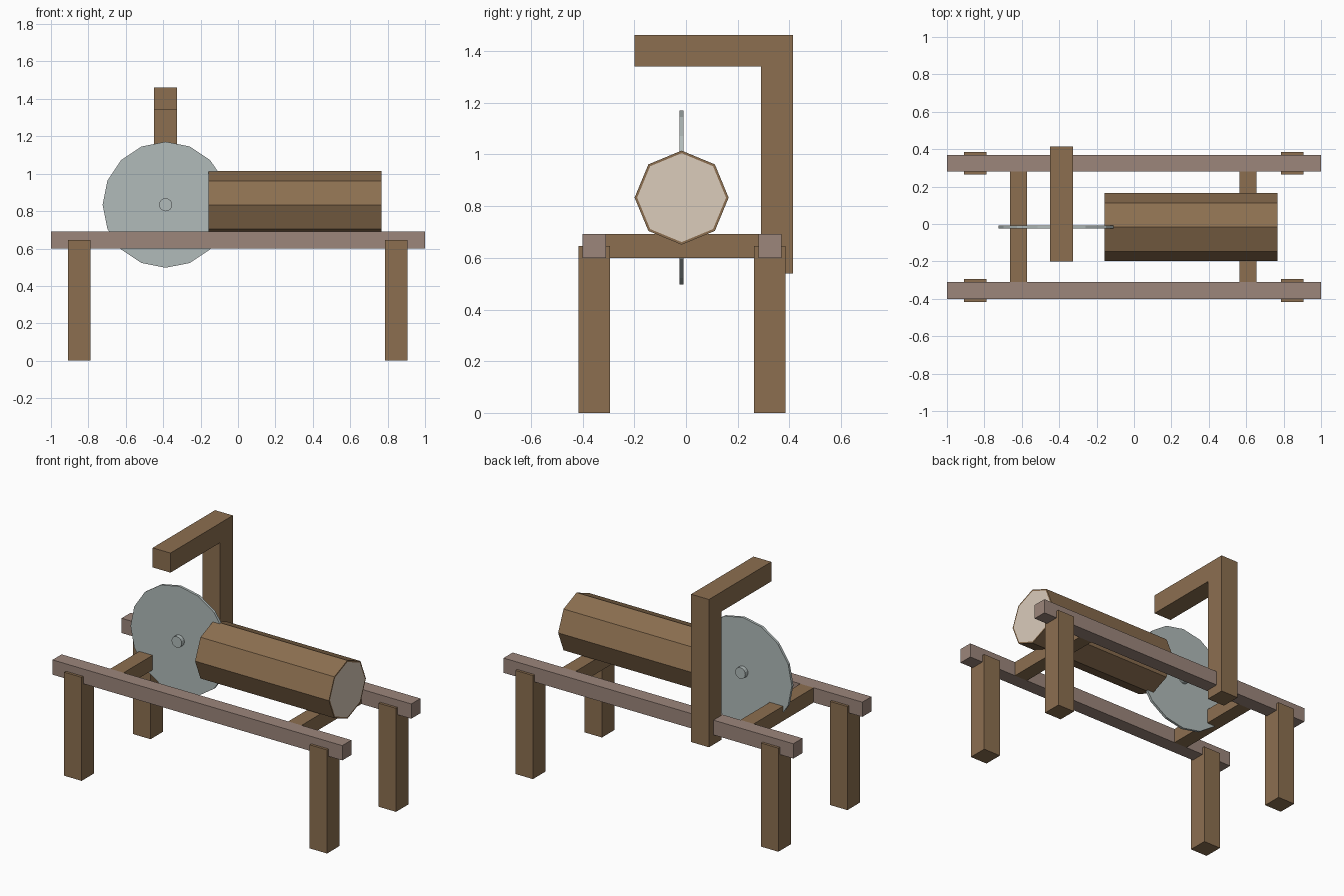
import bpy, bmesh, math
from mathutils import Matrix

if "Cube" in bpy.data.objects:
    bpy.data.objects.remove(bpy.data.objects["Cube"])


def material(name, rgb):
    # convert display colour (0-255) to linear
    lin = [((c / 255 + 0.055) / 1.055) ** 2.4 for c in rgb]
    m = bpy.data.materials.new(name)
    m.diffuse_color = (*lin, 1)
    m.use_nodes = True
    m.node_tree.nodes["Principled BSDF"].inputs["Base Color"].default_value = m.diffuse_color
    return m


wood = material("brown wood", (140, 111, 80))
rail_wood = material("greyish wood", (156, 134, 123))
cut_wood = material("pale cut wood", (219, 204, 187))
steel = material("grey steel", (177, 187, 186))


def make_object(name, bm, *mats):
    bmesh.ops.recalc_face_normals(bm, faces=bm.faces)
    mesh = bpy.data.meshes.new(name)
    bm.to_mesh(mesh)
    bm.free()
    for m in mats:
        mesh.materials.append(m)
    ob = bpy.data.objects.new(name, mesh)
    bpy.context.collection.objects.link(ob)
    return ob


def box(name, x, y, z, mat):
    # x, y, z are (min, max) ranges
    bm = bmesh.new()
    bmesh.ops.create_cube(bm, size=1)
    for v in bm.verts:
        v.co = [r[0] + (c + 0.5) * (r[1] - r[0]) for c, r in zip(v.co, (x, y, z))]
    return make_object(name, bm, mat)


def prism(sides, radius, length, axis, centre):
    # regular prism with a corner pointing up
    bm = bmesh.new()
    bmesh.ops.create_cone(bm, cap_ends=True, segments=sides, radius1=radius,
                          radius2=radius, depth=length)
    turn = Matrix.Rotation(math.pi / 2, 4, axis)
    bmesh.ops.transform(bm, matrix=Matrix.Translation(centre) @ turn, verts=bm.verts)
    return bm


# Frame: long rails with a pair of legs each
for side, y in (("front", -0.355), ("back", 0.325)):
    box(side + "_rail", (-1, 1), (y - 0.045, y + 0.045), (0.6, 0.692), rail_wood)
    for end, x in (("left", -0.848), ("right", 0.846)):
        box(f"{side}_{end}_leg", (x - 0.06, x + 0.06), (y - 0.061, y + 0.061),
            (0, 0.646), wood)

# Cross beams between the rails
for end, x in (("left", -0.618), ("right", 0.61)):
    box(end + "_cross_beam", (x - 0.046, x + 0.046), (-0.31, 0.28), (0.6, 0.692), wood)

# Overhead bracket: L-shaped profile extruded across x
profile = [(0.29, 0.54), (0.415, 0.54), (0.415, 1.462), (-0.2, 1.462),
           (-0.2, 1.34), (0.29, 1.34)]
bm = bmesh.new()
face = bm.faces.new([bm.verts.new((-0.449, y, z)) for y, z in profile])
ext = bmesh.ops.extrude_face_region(bm, geom=[face])["geom"]
bmesh.ops.translate(bm, vec=(0.123, 0, 0),
                    verts=[g for g in ext if isinstance(g, bmesh.types.BMVert)])
make_object("overhead_bracket", bm, wood)

# Saw blade and its axle hub
hub_centre = (-0.387, -0.017, 0.834)
make_object("saw_blade", prism(16, 0.337, 0.016, 'X', hub_centre), steel)
make_object("blade_hub", prism(16, 0.035, 0.07, 'X', hub_centre), steel)

# Log with pale cut ends inside a thin bark rim
bm = prism(8, 0.182, 0.924, 'Y', (0.305, -0.017, 0.833))
bm.normal_update()
ends = [f for f in bm.faces if abs(f.normal.x) > 0.9]
bmesh.ops.inset_individual(bm, faces=ends, thickness=0.01)
for f in ends:
    f.material_index = 1
make_object("log", bm, wood, cut_wood)
